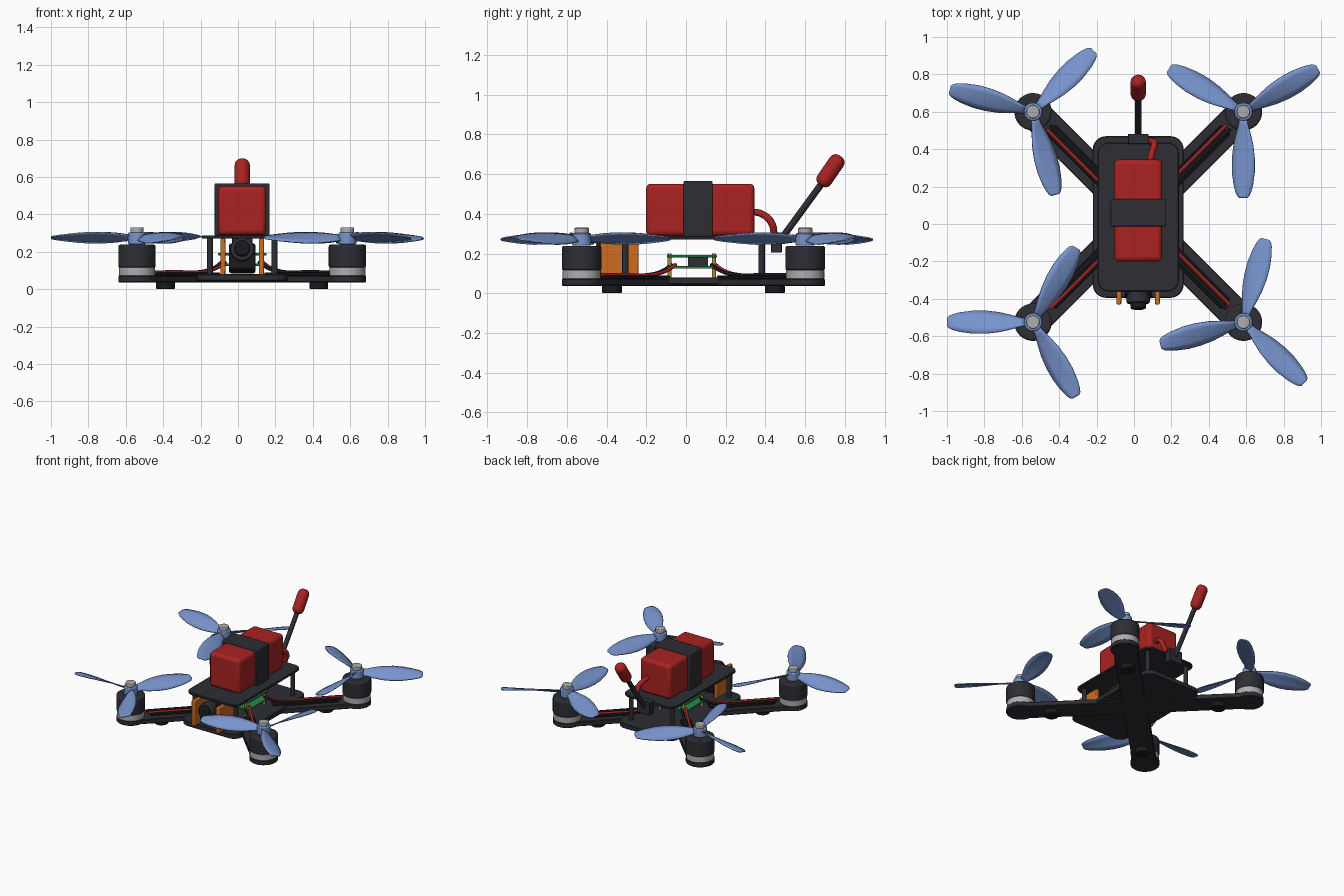
import bpy, bmesh, math
from mathutils import Vector, Matrix

if "Cube" in bpy.data.objects:
    bpy.data.objects.remove(bpy.data.objects["Cube"])

CX, CY = 0.0225, 0.0375      # centre of the frame
ARM = 0.5625                 # motor offset along x and y


def material(name, color):
    m = bpy.data.materials.new(name)
    m.use_nodes = True
    m.diffuse_color = (*color, 1)
    m.node_tree.nodes["Principled BSDF"].inputs["Base Color"].default_value = (*color, 1)
    return m


carbon = material("carbon grey", (0.026, 0.027, 0.034))
black = material("black", (0.010, 0.010, 0.012))
red = material("red", (0.40, 0.016, 0.016))
blue = material("propeller blue", (0.19, 0.30, 0.62))
silver = material("silver", (0.42, 0.42, 0.43))
orange = material("orange", (0.62, 0.15, 0.015))
green = material("board green", (0.02, 0.25, 0.07))
gold = material("gold", (0.45, 0.27, 0.05))


def finish(name, bm, mat, bevel=0, segments=2):
    """Turn a bmesh into a named object with sharp-edged smooth shading."""
    bmesh.ops.recalc_face_normals(bm, faces=bm.faces)
    mesh = bpy.data.meshes.new(name)
    bm.to_mesh(mesh)
    bm.free()
    mesh.materials.append(mat)
    ob = bpy.data.objects.new(name, mesh)
    bpy.context.collection.objects.link(ob)
    bpy.ops.object.select_all(action='DESELECT')
    ob.select_set(True)
    bpy.context.view_layer.objects.active = ob
    bpy.ops.object.shade_smooth_by_angle(angle=math.radians(35))
    if bevel:
        mod = ob.modifiers.new("Bevel", 'BEVEL')
        mod.width, mod.segments, mod.limit_method = bevel, segments, 'ANGLE'
    return ob


def box(name, center, size, mat, bevel=0, tilt=0, segments=2):
    bm = bmesh.new()
    bmesh.ops.create_cube(bm, size=1)
    m = Matrix.Translation(center) @ Matrix.Rotation(tilt, 4, 'X') @ Matrix.Diagonal((*size, 1))
    bm.transform(m)
    return finish(name, bm, mat, bevel, segments)


def rod(name, a, b, radius, mat, bevel=0, sides=32, segments=2):
    a, b = Vector(a), Vector(b)
    bm = bmesh.new()
    bmesh.ops.create_cone(bm, cap_ends=True, segments=sides, radius1=radius,
                          radius2=radius, depth=(b - a).length)
    turn = (b - a).to_track_quat('Z', 'Y').to_matrix().to_4x4()
    bm.transform(Matrix.Translation((a + b) / 2) @ turn)
    return finish(name, bm, mat, bevel, segments)


def slab(name, outline, z0, z1, mat, bevel=0.004):
    bm = bmesh.new()
    face = bm.faces.new([bm.verts.new((x, y, z0)) for x, y in outline])
    new = bmesh.ops.extrude_face_region(bm, geom=[face])["geom"]
    for v in new:
        if isinstance(v, bmesh.types.BMVert):
            v.co.z = z1
    return finish(name, bm, mat, bevel, 1)


def rounded_rect(hx, hy, r):
    pts = []
    for k, (sx, sy) in enumerate([(1, 1), (-1, 1), (-1, -1), (1, -1)]):
        for i in range(9):
            a = math.pi / 2 * (k + i / 8)
            pts.append((CX + sx * (hx - r) + r * math.cos(a), CY + sy * (hy - r) + r * math.sin(a)))
    return pts


def wire(name, points, radius, mat):
    cu = bpy.data.curves.new(name, 'CURVE')
    cu.dimensions = '3D'
    cu.bevel_depth, cu.bevel_resolution, cu.use_fill_caps = radius, 3, True
    cu.resolution_u = 8
    sp = cu.splines.new('BEZIER')
    sp.bezier_points.add(len(points) - 1)
    for p, co in zip(sp.bezier_points, points):
        p.co = co
        p.handle_left_type = p.handle_right_type = 'AUTO'
    cu.materials.append(mat)
    ob = bpy.data.objects.new(name, cu)
    bpy.context.collection.objects.link(ob)


# Propeller blade stations: radius, chord, pitch in degrees
BLADE = [(0.03, 0.045, 38), (0.07, 0.06, 36), (0.12, 0.09, 32), (0.18, 0.118, 28), (0.25, 0.133, 25),
         (0.32, 0.13, 21), (0.39, 0.108, 17), (0.43, 0.085, 14), (0.45, 0.066, 12), (0.46, 0.042, 12)]


def propeller(name, x, y, start, spin):
    bm = bmesh.new()
    for k in range(3):
        turn = Matrix.Rotation(math.radians(start + 120 * k), 3, 'Z')
        rows = []
        for r, chord, pitch in BLADE:
            p = math.radians(pitch)
            row = []
            for t in (-0.5, -0.25, 0, 0.25, 0.5):
                camber = 0.04 * chord * (1 - 4 * t * t)
                v = Vector((r, chord * t * math.cos(p), 0.275 + camber - spin * chord * t * math.sin(p)))
                row.append(bm.verts.new(turn @ v + Vector((x, y, 0))))
            rows.append(row)
        for r0, r1 in zip(rows, rows[1:]):
            for i in range(4):
                bm.faces.new((r0[i], r1[i], r1[i + 1], r0[i + 1]))
    ob = finish(name + "_propeller", bm, blue)
    mod = ob.modifiers.new("Thickness", 'SOLIDIFY')
    mod.thickness, mod.offset = 0.007, 0
    rod(name + "_propeller_hub", (x, y, 0.24), (x, y, 0.303), 0.048, blue, 0.006)
    rod(name + "_propeller_nut", (x, y, 0.30), (x, y, 0.33), 0.036, silver, 0.005, sides=12)


# Arms, motors and propellers at the four corners
CORNERS = [("front_left", 1, -1, 75, 1), ("front_right", -1, -1, 60, -1),
           ("back_left", 1, 1, 30, -1), ("back_right", -1, 1, 45, 1)]
for name, sx, sy, start, spin in CORNERS:
    mx, my = CX + sx * ARM, CY + sy * ARM
    heading = math.atan2(sy, sx)
    along = Vector((math.cos(heading), math.sin(heading)))
    side = Vector((-along.y, along.x))

    def at(d, s):
        return Vector((CX, CY)) + along * d + side * s

    length = ARM * math.sqrt(2)
    outline = [at(0, 0.083), at(0, -0.083)]
    for i in range(21):
        a = math.radians(-124 + 248 * i / 20)
        outline.append(at(length + 0.1 * math.cos(a), 0.1 * math.sin(a)))
    slab(name + "_arm", outline, 0.037, 0.073, carbon)
    strip = [at(0.2, 0.036), at(0.2, -0.036), at(0.66, -0.036), at(0.66, 0.036)]
    slab(name + "_arm_cover", strip, 0.072, 0.09, black)
    for label, mat, s in (("red", red, 0.014), ("black", black, -0.014)):
        pts = [(*at(d, s), z) for d, z in ((0.68, 0.092), (0.5, 0.093), (0.3, 0.094), (0.2, 0.115), (0.14, 0.145))]
        wire(name + "_" + label + "_wire", pts, 0.009, mat)
    fx, fy = CX + sx * 0.41, CY + sy * 0.41
    rod(name + "_foot", (fx, fy, 0), (fx, fy, 0.04), 0.05, black, 0.005)
    rod(name + "_motor_base", (mx, my, 0.07), (mx, my, 0.118), 0.096, silver, 0.004, 40)
    rod(name + "_motor_bell", (mx, my, 0.115), (mx, my, 0.238), 0.1, carbon, 0.01, 40)
    propeller(name, mx, my, start, spin)
    # Frame standoffs and board posts
    px, py = CX + sx * 0.1725, CY + sy * 0.343
    rod(name + "_standoff", (px, py, 0.07), (px, py, 0.275), 0.016, carbon, sides=16)
    bx, by = CX + sx * 0.1, CY - 0.008 + sy * 0.112
    rod(name + "_board_post", (bx, by, 0.07), (bx, by, 0.2), 0.01, gold, sides=12)

# Frame plates
slab("bottom_plate", rounded_rect(0.2425, 0.432, 0.07), 0.044, 0.08, carbon)
slab("top_plate", rounded_rect(0.2175, 0.398, 0.06), 0.27, 0.288, carbon)

# Circuit boards
for name, z in (("lower_board", 0.13), ("upper_board", 0.187)):
    box(name, (CX, 0.03, z), (0.26, 0.25, 0.012), green, 0.003)
box("board_chip", (CX, 0.06, 0.158), (0.11, 0.1, 0.044), carbon)

# Camera between two side panels
for s, name in ((1, "left_camera_panel"), (-1, "right_camera_panel")):
    box(name, (CX + s * 0.103, -0.335, 0.174), (0.026, 0.19, 0.196), orange, 0.006)
box("camera_body", (CX, -0.325, 0.165), (0.142, 0.13, 0.142), black, 0.012, -0.2)
rod("camera_lens_barrel", (CX, -0.35, 0.205), (CX, -0.425, 0.215), 0.062, carbon, 0.008)
rod("camera_lens", (CX, -0.40, 0.212), (CX, -0.455, 0.22), 0.042, black, 0.01)

# Battery, strap and lead
box("battery", (CX, 0.072, 0.42), (0.257, 0.545, 0.262), red, 0.024, 0, 3)
box("battery_strap", (CX, 0.061, 0.425), (0.294, 0.147, 0.28), carbon, 0.006)
wire("battery_lead", [(0.085, 0.32, 0.41), (0.095, 0.38, 0.40), (0.11, 0.43, 0.355), (0.085, 0.445, 0.28)], 0.018, red)

# Antenna
box("antenna_mount", (CX, 0.455, 0.255), (0.11, 0.055, 0.10), carbon, 0.004)
rod("antenna_rod", (CX, 0.47, 0.26), (CX, 0.70, 0.575), 0.017, carbon, sides=16)
rod("antenna_cap", (CX, 0.677, 0.543), (CX, 0.778, 0.69), 0.041, red, 0.034, 24, 5)
